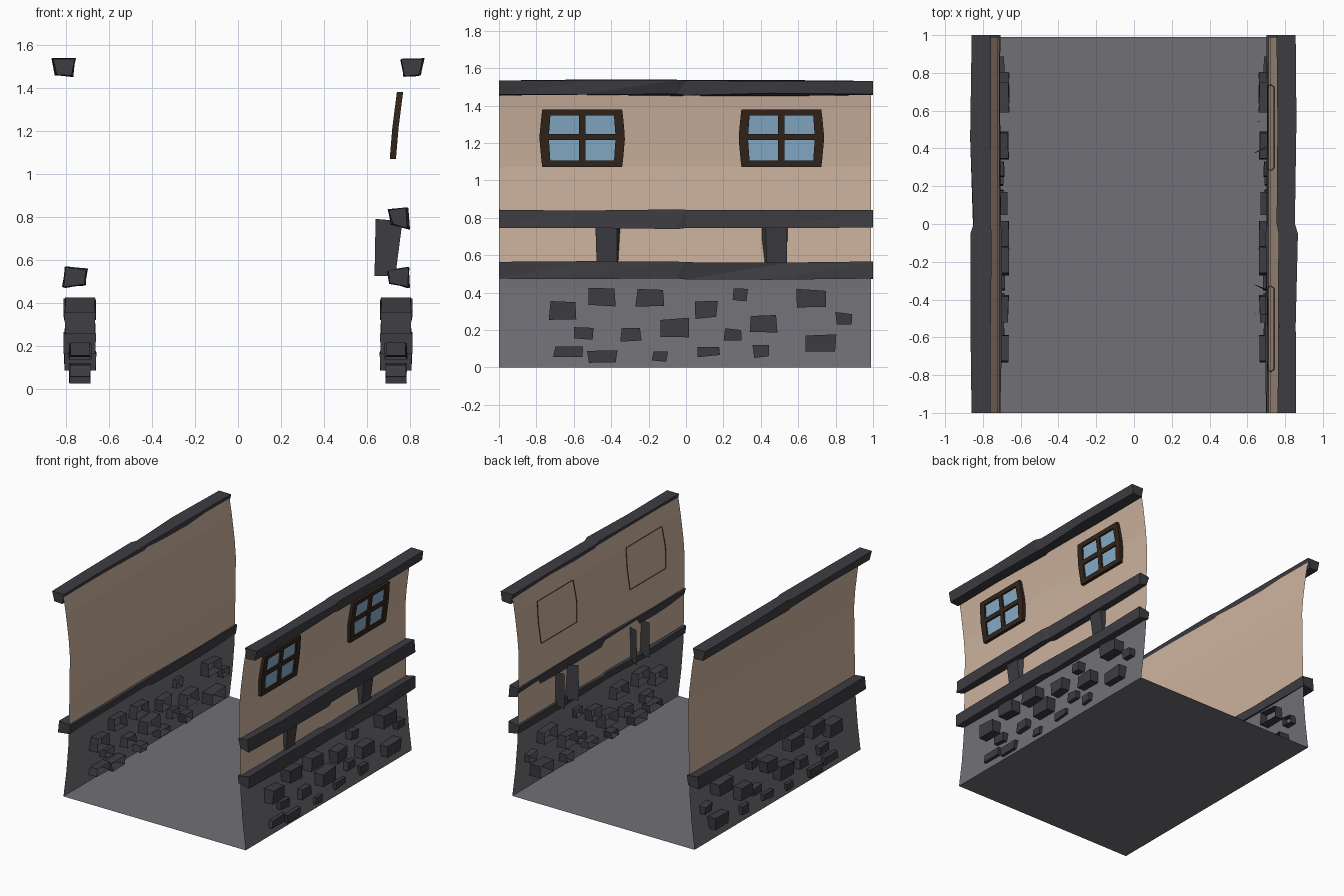
import bpy, random

if "Cube" in bpy.data.objects:
    bpy.data.objects.remove(bpy.data.objects["Cube"])

random.seed(4)

def material(name, rgb):
    m = bpy.data.materials.new(name)
    m.diffuse_color = (*rgb, 1)
    m.use_nodes = True
    m.node_tree.nodes["Principled BSDF"].inputs["Base Color"].default_value = m.diffuse_color
    return m

PLASTER = material("tan plaster", (0.61, 0.45, 0.34))
STONE = material("grey stone", (0.165, 0.162, 0.18))
DARK = material("dark charcoal", (0.047, 0.045, 0.053))
FRAME = material("dark brown wood", (0.033, 0.018, 0.011))
GLASS = material("blue glass", (0.24, 0.42, 0.58))

def build(name, verts, faces, mats, slots=None, side=1):
    """Make a mesh object; side=-1 mirrors it to the left wall."""
    if side < 0:
        verts = [(-x, y, z) for x, y, z in verts]
        faces = [f[::-1] for f in faces]
    me = bpy.data.meshes.new(name)
    me.from_pydata(verts, [], faces)
    for m in mats:
        me.materials.append(m)
    for p, s in zip(me.polygons, slots or []):
        p.material_index = s
    ob = bpy.data.objects.new(name, me)
    bpy.context.collection.objects.link(ob)
    return ob

# Curved wall profile (x, z)
PROFILE = [(0.765, 0), (0.74, 0.2), (0.722, 0.42), (0.72, 0.51), (0.715, 0.8),
           (0.711, 1.07), (0.721, 1.2), (0.744, 1.38), (0.765, 1.51)]

def wall_x(z):
    for (x0, z0), (x1, z1) in zip(PROFILE, PROFILE[1:]):
        if z <= z1:
            return x0 + (x1 - x0) * (z - z0) / (z1 - z0)
    return PROFILE[-1][0]

# Single-sheet walls: stone base below, plaster above
def wall(name, side):
    verts = [(x, y, z) for x, z in PROFILE for y in (-1, 0.99)]
    n = len(PROFILE) - 1
    faces = [(2*i, 2*i + 1, 2*i + 3, 2*i + 2) for i in range(n)]
    slots = [0 if PROFILE[i][1] < 0.5 else 1 for i in range(n)]
    build(name, verts, faces, [STONE, PLASTER], slots, side)

# Rough-hewn beam: four-point section carried along y with wobble
def beam(name, section, side, wob=0.01):
    verts, faces = [], []
    stations = (-1, -0.58, -0.05, 0.0, 0.5, 1)
    for i, y in enumerate(stations):
        w = wob if 0 < i < len(stations) - 1 else wob * 0.3
        for x, z in section:
            dy = random.uniform(-0.06, 0.06) if 0 < i < 5 and i not in (2, 3) else 0
            verts.append((x + random.uniform(-w, w), y + dy,
                          z + random.uniform(-w, w) * 0.6))
    for i in range(len(stations) - 1):
        for k in range(4):
            a, b = 4*i + k, 4*i + (k + 1) % 4
            faces += [(a, b, b + 4), (a, b + 4, a + 4)]
    e = 4 * (len(stations) - 1)
    faces += [(3, 2, 1, 0), (e, e + 1, e + 2, e + 3)]
    build(name, verts, faces, [DARK], None, side)

# Stones (y0, y1, z0, z1), poking through the wall and open at the inner end
STONES = [(-.73, -.585, .26, .35), (-.525, -.38, .33, .42), (-.605, -.5, .15, .21),
          (-.705, -.55, .055, .115), (-.525, -.37, .03, .09), (-.345, -.245, .14, .205),
          (-.265, -.12, .33, .42), (-.18, -.1, .03, .085), (-.13, .02, .165, .26),
          (.05, .165, .265, .35), (.055, .175, .06, .115), (.205, .29, .15, .205),
          (.25, .33, .36, .42), (.34, .485, .19, .28), (.36, .445, .055, .115),
          (.595, .75, .32, .415), (.64, .8, .08, .175), (.8, .885, .23, .29)]
stone_verts, stone_faces = [], []
for y0, y1, z0, z1 in STONES:
    half, b = 0.78 * (z1 - z0), len(stone_verts)
    j = lambda: random.uniform(-0.007, 0.007)
    ring = [(y0 + j(), z0 + j()), (y1 + j(), z0 + j()),
            (y1 + j(), z1 + j()), (y0 + j(), z1 + j())]
    for x in (0.735 - half, 0.735 + half):
        stone_verts += [(x + j() * 0.5, y, z) for y, z in ring]
    stone_faces.append((b + 4, b + 5, b + 6, b + 7))
    for k in range(4):
        n = (k + 1) % 4
        stone_faces.append((b + k, b + n, b + n + 4, b + k + 4))

TOP = [(0.757, 1.533), (0.772, 1.455), (0.843, 1.46), (0.858, 1.533)]
LOW = [(0.708, 0.555), (0.715, 0.485), (0.81, 0.472), (0.803, 0.565)]
LOW_R = [(0.7, 0.548), (0.707, 0.492), (0.79, 0.474), (0.79, 0.565)]
MID = [(0.702, 0.83), (0.72, 0.765), (0.79, 0.745), (0.783, 0.842)]

for label, side in (("right", 1), ("left", -1)):
    wall(label + "_wall", side)
    beam(label + "_top_beam", TOP, side)
    beam(label + "_lower_beam", LOW_R if side > 0 else LOW, side)
    build(label + "_wall_stones", list(stone_verts), list(stone_faces), [DARK], None, side)
beam("right_middle_beam", MID, 1)

# Short posts between the right-hand beams: outer face and two flanks
def post(name, y0, y1, inner0, inner1):
    verts = [(0.635, inner0, 0.525), (0.732, y0 + .008, 0.525),
             (0.732, y1, 0.525), (0.635, inner1, 0.525),
             (0.64, inner0, 0.79), (0.765, y0, 0.78),
             (0.765, y1, 0.78), (0.64, inner1, 0.79)]
    build(name, verts, [(k, k + 1, k + 5, k + 4) for k in range(3)], [DARK])

post("post_front", -0.485, -0.37, -0.475, -0.32)
post("post_back", 0.425, 0.54, 0.375, 0.545)

# Bulging window: grid of frame cells with four recessed panes, open at the back
def window(name, yc):
    ys = [-0.228, -0.178, -0.018, 0.018, 0.178, 0.228]
    zs = [1.07, 1.105, 1.215, 1.248, 1.347, 1.38]
    verts, faces, slots = [], [], []

    def pt(i, k, off):
        z = zs[k]
        bulge = 1 - 0.065 * abs((z - 1.225) / 0.155) ** 1.5
        return (wall_x(z) + off, yc + ys[i] * bulge, z)

    def quad(pts, slot):
        b = len(verts)
        verts.extend(pts)
        faces.append((b, b + 1, b + 2, b + 3))
        slots.append(slot)

    for i in range(5):
        for k in range(5):
            c = [(i, k), (i + 1, k), (i + 1, k + 1), (i, k + 1)]
            pane = i in (1, 3) and k in (1, 3)
            quad([pt(*p, 0.012 if pane else 0.024) for p in c], int(pane))
            for n in range(4):
                p, q = c[n], c[(n + 1) % 4]
                if pane:      # reveal around the glass
                    quad([pt(*p, 0.024), pt(*q, 0.024), pt(*q, 0.012), pt(*p, 0.012)], 0)
                elif any(p[a] == q[a] and p[a] in (0, 5) for a in (0, 1)):   # outer rim
                    quad([pt(*p, -0.005), pt(*q, -0.005), pt(*q, 0.024), pt(*p, 0.024)], 0)
    build(name, verts, faces, [FRAME, GLASS], slots)

window("front_window", -0.555)
window("back_window", 0.51)

# Floor sheet
build("floor", [(-0.765, -1, 0), (0.765, -1, 0), (0.765, 0.99, 0), (-0.765, 0.99, 0)],
      [(0, 1, 2, 3)], [STONE])
